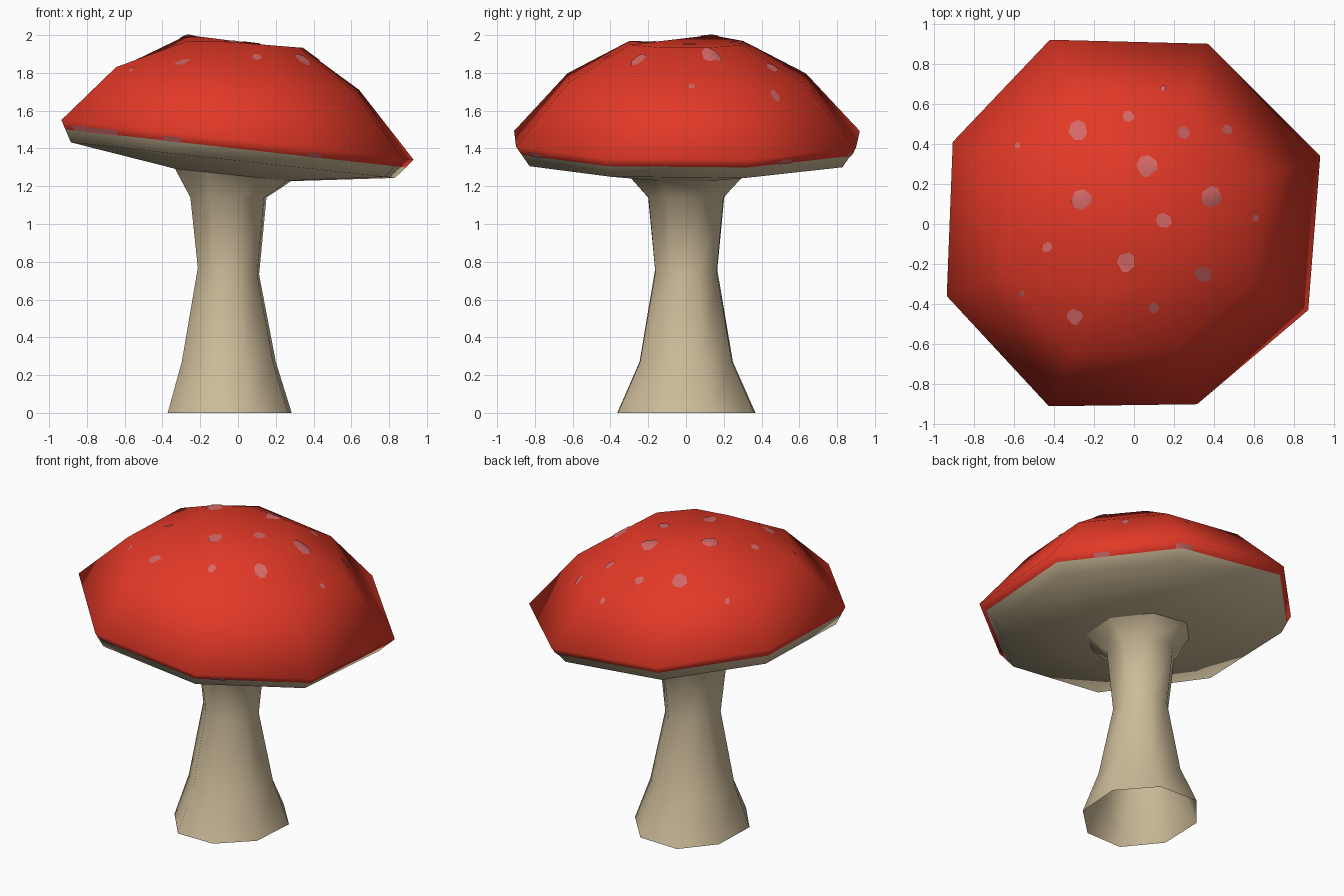
import bpy, bmesh, math, random
from mathutils import Vector

if "Cube" in bpy.data.objects:
    bpy.data.objects.remove(bpy.data.objects["Cube"])

random.seed(4)

# Slightly irregular eight-sided outline shared by every ring
OUTLINE = [(0.93, 0.34), (0.37, 0.90), (-0.42, 0.92), (-0.905, 0.41),
           (-0.935, -0.36), (-0.425, -0.91), (0.315, -0.90), (0.87, -0.43)]


def material(name, rgb):
    m = bpy.data.materials.new(name)
    m.diffuse_color = (*rgb, 1)
    m.use_nodes = True
    m.node_tree.nodes["Principled BSDF"].inputs["Base Color"].default_value = m.diffuse_color
    return m


RED = material("cap_red", (0.76, 0.04, 0.02))
CREAM = material("stem_cream", (0.61, 0.50, 0.32))
PINK = material("spot_pink", (0.66, 0.14, 0.14))


def ring(cx, sx, sy, z, tilt=0.0):
    """Scaled outline whose height falls along x by the tilt."""
    return [Vector((cx + x * sx, y * sy, z + tilt * (cx + x * sx))) for x, y in OUTLINE]


def loft(rings, close_top=False):
    bm = bmesh.new()
    loops = [[bm.verts.new(p) for p in r] for r in rings]
    for row, (a, b) in enumerate(zip(loops, loops[1:])):
        for i in range(8):
            j = (i + 1) % 8
            f = bm.faces.new((a[i], a[j], b[j], b[i]))
            f.material_index = row
    if close_top:
        bm.faces.new(loops[-1]).material_index = len(rings)
    bm.normal_update()
    return bm


def to_object(bm, name, mats):
    for f in bm.faces:
        f.smooth = True
    me = bpy.data.meshes.new(name)
    bm.to_mesh(me)
    for m in mats:
        me.materials.append(m)
    ob = bpy.data.objects.new(name, me)
    bpy.context.collection.objects.link(ob)
    return ob


# Stem: open at the foot, pinched at the waist, flaring under the cap
flare = ring(-0.025, 0.33, 0.33, 1.257, -0.107)
stem = loft([ring(-0.043, 0.352, 0.40, 0),
             ring(-0.048, 0.267, 0.27, 0.27),
             ring(-0.05, 0.174, 0.18, 0.745, -0.11),
             ring(-0.05, 0.216, 0.22, 1.14),
             flare])
for f in stem.faces:
    f.material_index = 0
to_object(stem, "stem", [CREAM])

# Cap: pale underside, red from just below the rim up to the crown
lower = ring(-0.025, 0.92, 0.92, 1.335, -0.11)
rim = ring(0, 1, 1, 1.445, -0.113)
border = [r.lerp(l, 0.42) for r, l in zip(rim, lower)]
crown = ring(0.03, 0.33, 0.33, 1.96, -0.08)
crown[3].z, crown[4].z = 2.0, 1.965
cap = loft([flare, lower, border, rim, ring(0, 0.69, 0.69, 1.77, -0.094), crown], True)
for f in cap.faces:
    f.material_index = 1 if f.material_index >= 2 else 0
bmesh.ops.triangulate(cap, faces=[f for f in cap.faces if len(f.verts) > 4])
to_object(cap, "cap", [CREAM, RED])

# Red skin used as the source of the painted marks
skin = cap.copy()
bmesh.ops.delete(skin, geom=[f for f in skin.faces if f.material_index == 0], context='FACES')
marks = bpy.data.meshes.new("marks_work")
spots = bmesh.new()


def add_mark(planes):
    """Cut a patch of the skin inside the planes and lift it slightly."""
    bm = skin.copy()
    for co, no in planes:
        bmesh.ops.bisect_plane(bm, geom=bm.verts[:] + bm.edges[:] + bm.faces[:],
                               plane_co=co, plane_no=no, clear_outer=True)
    bm.normal_update()
    for v in bm.verts:
        v.co += v.normal * 0.004
    for f in bm.faces:
        f.material_index = 0
    bm.to_mesh(marks)
    spots.from_mesh(marks)
    bm.free()


# Round spots: x, y, radius
for x, y, r in [(-0.28, 0.47, .05), (-0.03, 0.535, .03), (0.245, 0.455, .03),
                (0.465, 0.47, .026), (0.145, 0.675, .014), (-0.58, 0.39, .015),
                (0.065, 0.29, .053), (0.385, 0.135, .053), (-0.26, 0.125, .053),
                (0.15, 0.02, .037), (0.605, 0.03, .016), (-0.43, -0.115, .026),
                (-0.04, -0.19, .048), (0.345, -0.25, .045), (-0.295, -0.46, .038),
                (0.10, -0.415, .026), (-0.56, -0.345, .015)]:
    turn = random.random()
    planes = []
    for k in range(7):
        a = turn + k * math.tau / 7
        n = Vector((math.cos(a), math.sin(a), 0))
        planes.append((Vector((x, y, 0)) + n * r * random.uniform(0.8, 1.05), n))
    add_mark(planes)

# Thin dabs along the lower red edge: start and end angle
for a, b in [(205, 226), (246, 251), (294, 300), (34, 40), (66, 73)]:
    a, b = math.radians(a), math.radians(b)
    add_mark([(Vector(), Vector((math.sin(a), -math.cos(a), 0))),
              (Vector(), Vector((-math.sin(b), math.cos(b), 0))),
              (Vector((0, 0, 1.425)), Vector((0.113, 0, 1)))])

to_object(spots, "cap_spots", [PINK])
bpy.data.meshes.remove(marks)
